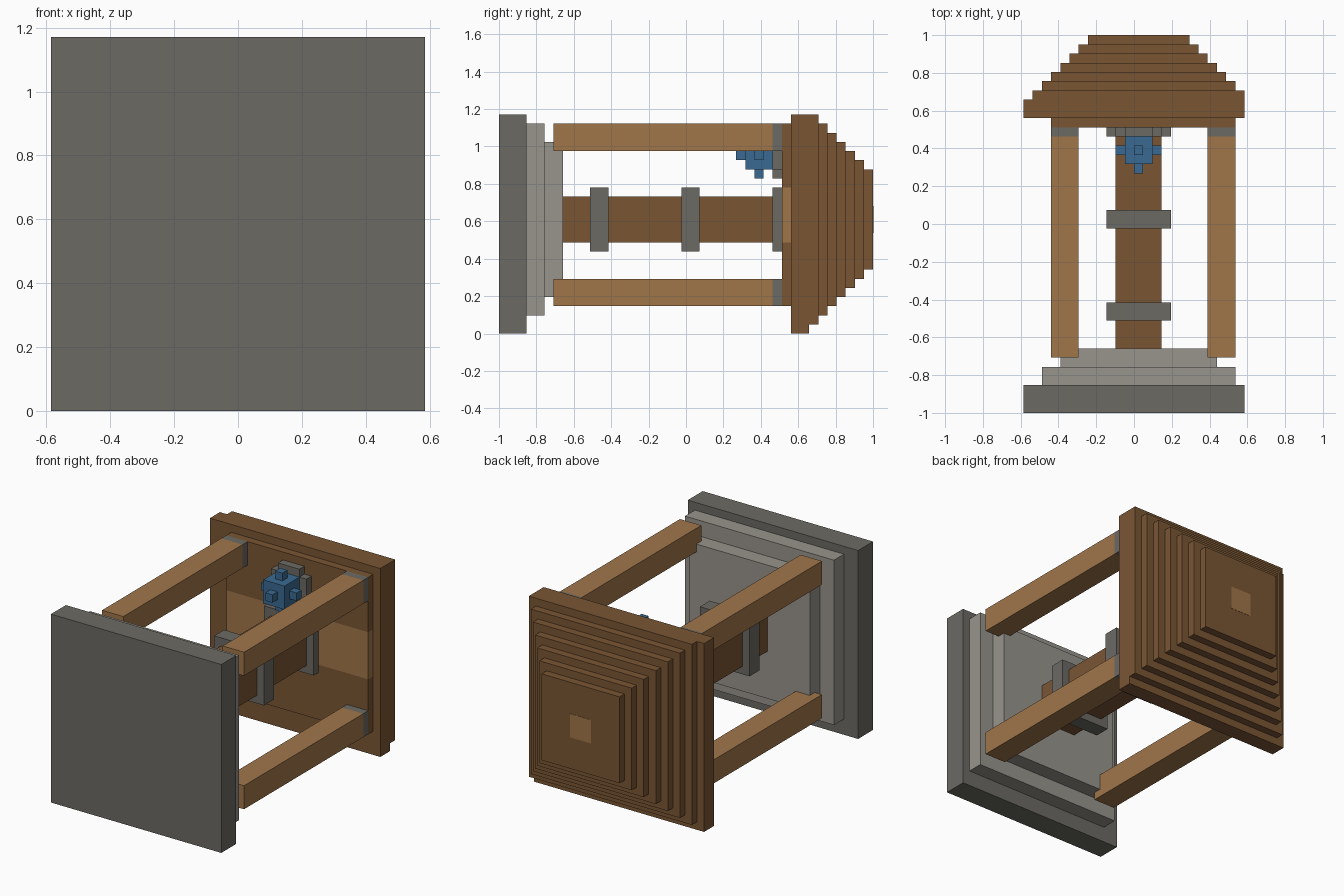
import bpy
import bmesh
from mathutils import Vector

cube = bpy.data.objects.get("Cube")
if cube:
    bpy.data.objects.remove(cube, do_unlink=True)

U = 2 / 41  # one block; x runs -12..12, y 0..41, z 0..24


def material(name, hex_code):
    srgb = [int(hex_code[i:i + 2], 16) / 255 for i in (0, 2, 4)]
    color = [c / 12.92 if c <= 0.04045 else ((c + 0.055) / 1.055) ** 2.4 for c in srgb] + [1]
    mat = bpy.data.materials.new(name)
    mat.use_nodes = True
    mat.diffuse_color = color
    bsdf = next(n for n in mat.node_tree.nodes if n.type == 'BSDF_PRINCIPLED')
    bsdf.inputs["Base Color"].default_value = color
    bsdf.inputs["Roughness"].default_value = 0.9
    return mat


DARK_STONE = material("dark stone", "6C6A64")
LIGHT_STONE = material("light stone", "98948C")
DARK_WOOD = material("dark wood", "7A5634")
LIGHT_WOOD = material("light wood", "A0764A")
BLUE = material("blue crystal", "3A6A92")


def blocks(name, mat, *boxes):
    """One object made of boxes, each given as (x0, x1, y0, y1, z0, z1) in blocks."""
    bm = bmesh.new()
    for x0, x1, y0, y1, z0, z1 in boxes:
        size = Vector((x1 - x0, y1 - y0, z1 - z0)) * U
        mid = Vector(((x0 + x1) / 2 * U, (y0 + y1) / 2 * U - 1, (z0 + z1) / 2 * U))
        for v in bmesh.ops.create_cube(bm, size=1)["verts"]:
            v.co = v.co * size + mid
    mesh = bpy.data.meshes.new(name)
    bm.to_mesh(mesh)
    bm.free()
    mesh.materials.append(mat)
    obj = bpy.data.objects.new(name, mesh)
    bpy.context.collection.objects.link(obj)
    return obj


# Stepped stone base
blocks("base_slab", DARK_STONE, (-12, 12, 0, 3, 0, 24))
blocks("base_middle_step", LIGHT_STONE, (-10, 11, 3, 5, 2, 23))
blocks("base_top_step", LIGHT_STONE, (-8, 9, 5, 7, 4, 21))

# Four corner posts with stone caps
for side, x in (("right", -9), ("left", 8)):
    for level, z in (("lower", 3), ("upper", 20)):
        blocks(f"{level}_{side}_post", LIGHT_WOOD, (x, x + 3, 6, 30, z, z + 3))
        blocks(f"{level}_{side}_post_cap", DARK_STONE, (x, x + 3, 30, 31, z, z + 3))

# Central column with stone bands
blocks("column", DARK_WOOD, (-2, 3, 7, 31, 10, 15))
for i, (y0, y1) in enumerate(((10, 12), (20, 22), (30, 31))):
    blocks(f"column_band_{i + 1}", DARK_STONE, (-3, 4, y0, y1, 9, 16))

# Crystal on a stone mount
blocks("crystal_mount", DARK_STONE, (-1, 2, 30, 31, 17, 22), (-2, 3, 30, 31, 18, 21))
blocks("crystal", BLUE,
       (-1, 2, 27, 30, 18, 21),   # body
       (-2, 3, 28, 29, 19, 20),   # side studs
       (0, 1, 28, 29, 17, 22),    # upper and lower studs
       (0, 1, 26, 27, 19, 20))    # tip

# Ceiling panel with a lighter strip across it
blocks("ceiling", DARK_WOOD, (-9, 11, 31, 32, 3, 10), (-9, 11, 31, 32, 16, 23))
blocks("ceiling_strip", LIGHT_WOOD, (-9, 11, 31, 32, 10, 16))

# Stepped roof, each layer one block narrower on every side
blocks("roof_eave", DARK_WOOD, (-12, 12, 32, 34, 0, 24))
blocks("roof_second_layer", DARK_WOOD, (-11, 12, 34, 35, 1, 24))
blocks("roof_steps", DARK_WOOD,
       *[(-10 + i, 11 - i, 35 + i, 36 + i, 2 + i, 23 - i) for i in range(6)])
blocks("roof_peak_plate", LIGHT_WOOD, (-1, 2, 40.95, 41.03, 11, 14))
